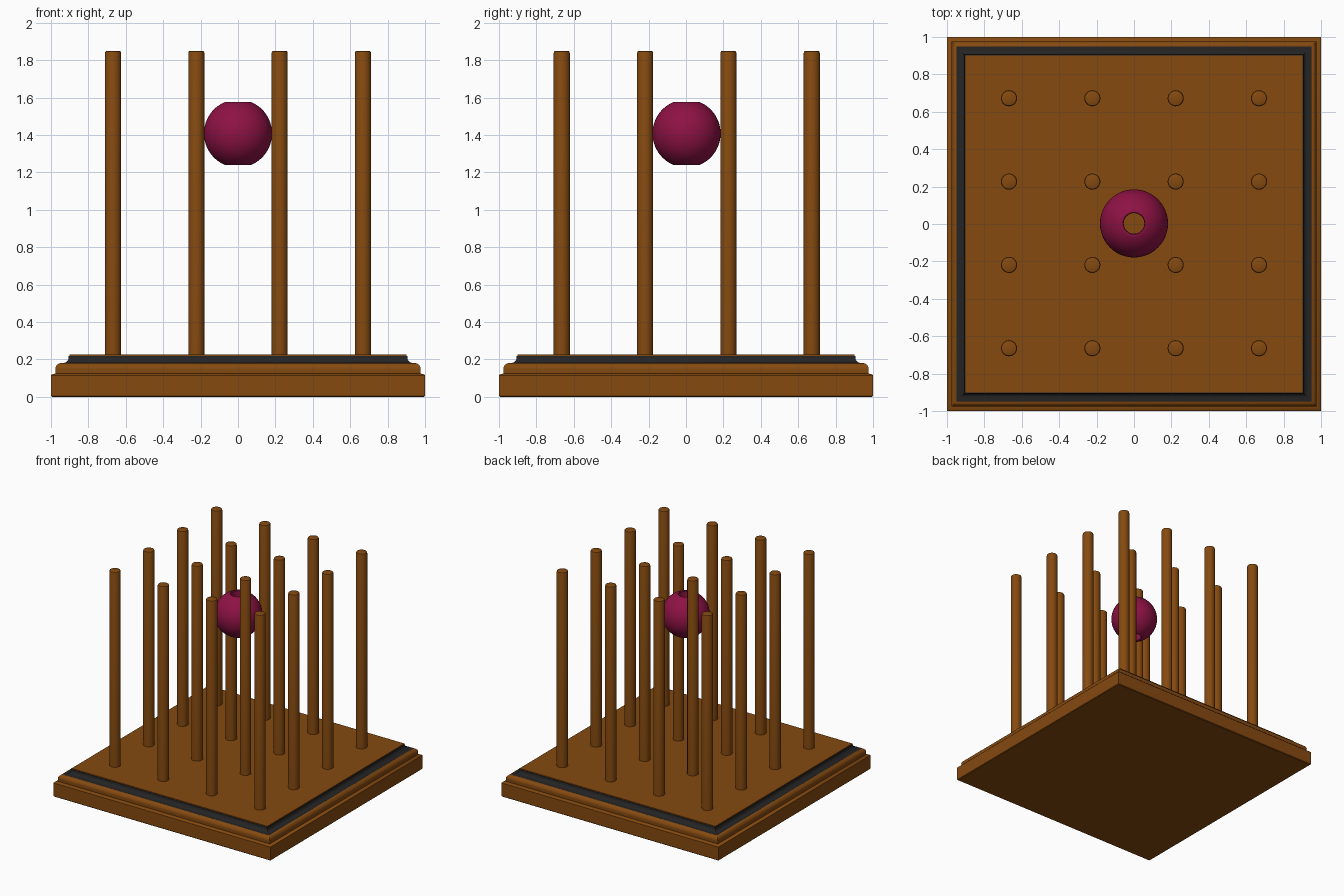
import bpy, bmesh, math

if "Cube" in bpy.data.objects:
    bpy.data.objects.remove(bpy.data.objects["Cube"])


def material(name, rgb):
    m = bpy.data.materials.new(name)
    m.diffuse_color = (*rgb, 1)
    m.use_nodes = True
    m.node_tree.nodes["Principled BSDF"].inputs["Base Color"].default_value = m.diffuse_color
    return m


WOOD = material("brown wood", (0.235, 0.068, 0.005))
BLACK = material("black trim", (0.018, 0.018, 0.019))
RED = material("crimson", (0.27, 0.006, 0.058))


def finish(name, bm, mats, angle=35):
    bmesh.ops.recalc_face_normals(bm, faces=bm.faces)
    me = bpy.data.meshes.new(name)
    bm.to_mesh(me)
    bm.free()
    for m in mats:
        me.materials.append(m)
    ob = bpy.data.objects.new(name, me)
    bpy.context.collection.objects.link(ob)
    bpy.ops.object.select_all(action='DESELECT')
    ob.select_set(True)
    bpy.context.view_layer.objects.active = ob
    bpy.ops.object.shade_smooth_by_angle(angle=math.radians(angle))
    return ob


def sweep(name, profile, sides, mats, closed=False, rule=None, square=False):
    """Sweep (radius, z) points round z; a square sweep uses half widths."""
    bm = bmesh.new()
    k, turn = (math.sqrt(2), math.pi / 4) if square else (1, 0)
    rings = [[bm.verts.new((k * r * math.cos(turn + math.tau * i / sides),
                            k * r * math.sin(turn + math.tau * i / sides), z))
              for i in range(sides)] for r, z in profile]
    pairs = list(zip(rings, rings[1:]))
    if closed:
        pairs.append((rings[-1], rings[0]))
    else:
        bm.faces.new(rings[0])
        bm.faces.new(rings[-1])
    for a, b in pairs:
        for i in range(sides):
            j = (i + 1) % sides
            bm.faces.new((a[i], a[j], b[j], b[i]))
    if rule:
        for f in bm.faces:
            f.material_index = rule(f.calc_center_median().z)
    return finish(name, bm, mats)


def arc(cx, cz, r, a0, a1, n):
    return [(cx + r * math.cos(math.radians(a0 + (a1 - a0) * i / n)),
             cz + r * math.sin(math.radians(a0 + (a1 - a0) * i / n)))
            for i in range(n + 1)]


# moulded base: plinth, rounded step, black cove, wooden top board
base = [(0.995, 0), (1, 0.005), (1, 0.115), (0.995, 0.12), (0.975, 0.125)]
base += arc(0.945, 0.148, 0.032, 0, 80, 6)
base += [(0.95, 0.1802)] + arc(0.935, 0.211, 0.03, 270, 180, 6)
base += [(0.905, 0.218), (0.902, 0.2185), (0.902, 0.225)]
sweep("base", base, 4, [WOOD, BLACK], square=True,
      rule=lambda z: 1 if 0.18 < z < 0.2184 else 0)

# four by four grid of upright rods
rod = [(0.043, 0.2), (0.043, 1.838), (0.040, 1.847), (0.034, 1.85)]
for ix in range(4):
    for iy in range(4):
        ob = sweep(f"rod_{ix + 1}_{iy + 1}", rod, 32, [WOOD])
        ob.location = ((ix - 1.5) * 0.4455, (iy - 1.5) * 0.4455 + 0.004, 0)

# drilled bead with a softened rim on the hole
half = arc(0, 0, 0.182, 0, 66, 14) + [(0.066, 0.1695), (0.059, 0.169), (0.055, 0.164)]
bead = half + [(r, -z) for r, z in reversed(half[1:])]
ob = sweep("bead", bead, 48, [RED], closed=True)
ob.location = (0, 0.003, 1.408)
